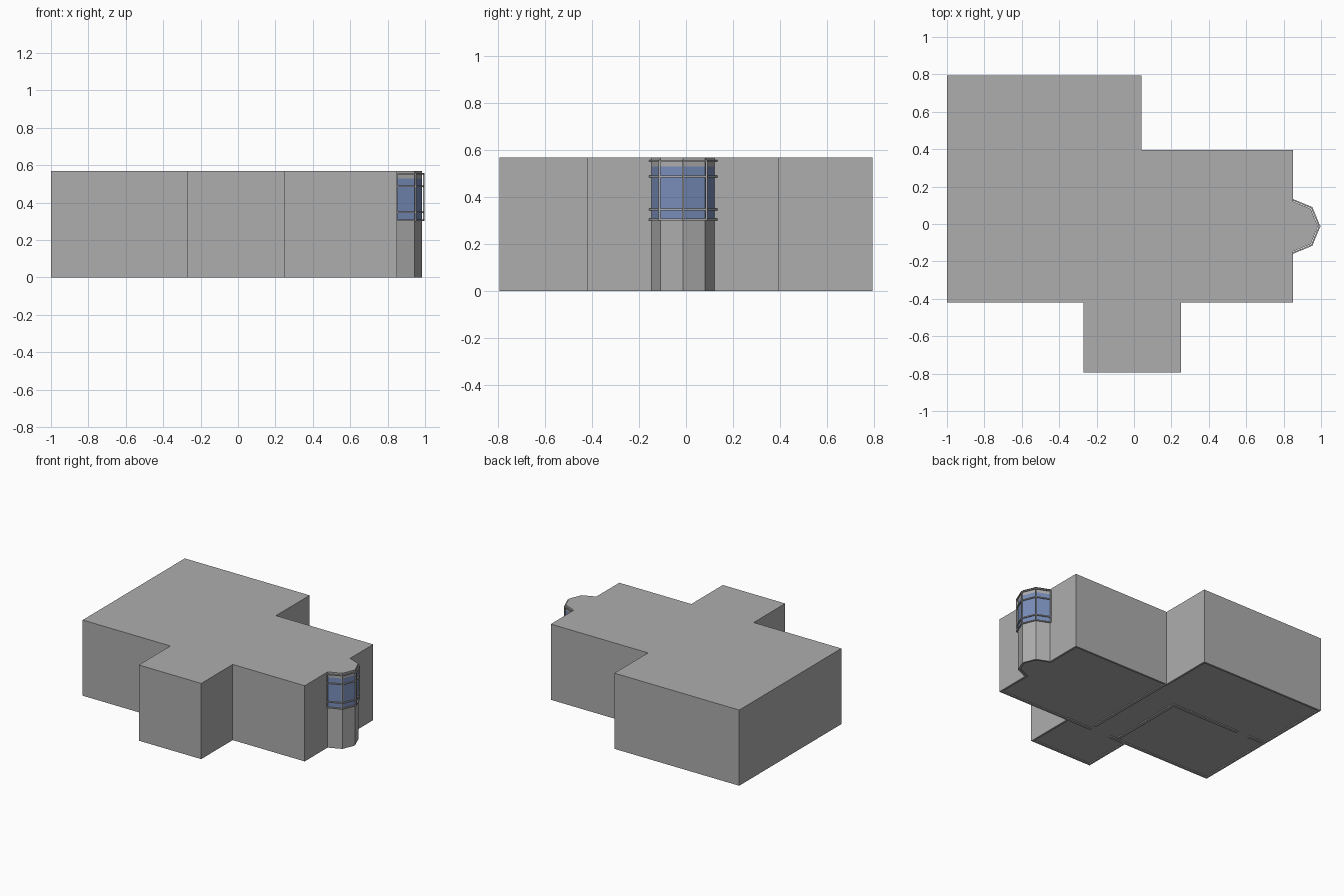
import bpy, bmesh, math
from mathutils import Vector

if "Cube" in bpy.data.objects:
    bpy.data.objects.remove(bpy.data.objects["Cube"], do_unlink=True)

HEIGHT, WALL, SILL, HEAD = 0.57, 0.015, 0.305, 0.53
BAY_X, BAY_Y, BAY_R = 0.85, -0.013, 0.134


def material(name, rgb):
    m = bpy.data.materials.new(name)
    m.use_nodes = True
    m.diffuse_color = (*rgb, 1)
    m.node_tree.nodes["Principled BSDF"].inputs["Base Color"].default_value = (*rgb, 1)
    return m


GREY = material("wall grey", (0.42, 0.42, 0.42))
GLASS = material("window blue", (0.19, 0.27, 0.49))


def finish(name, bm, *mats):
    bmesh.ops.recalc_face_normals(bm, faces=bm.faces)
    me = bpy.data.meshes.new(name)
    bm.to_mesh(me)
    bm.free()
    for m in mats:
        me.materials.append(m)
    ob = bpy.data.objects.new(name, me)
    bpy.context.collection.objects.link(ob)
    return ob


def box(name, lo, hi):
    bm = bmesh.new()
    bmesh.ops.create_cube(bm, size=1)
    lo, hi = Vector(lo), Vector(hi)
    for v in bm.verts:
        v.co = (lo + hi) / 2 + v.co * (hi - lo)
    return finish(name, bm, GREY)


def bar(name, a, b, width=0.008):
    """Square bar between two points."""
    a, b = Vector(a), Vector(b)
    bm = bmesh.new()
    bmesh.ops.create_cube(bm, size=1)
    turn = (b - a).to_track_quat('Z', 'Y')
    for v in bm.verts:
        size = Vector((width, width, (b - a).length + width * 0.6))
        v.co = (a + b) / 2 + turn @ (v.co * size)
    return finish(name, bm, GREY)


def bay_points(radius):
    """Half octagon bulging towards +x."""
    angles = [math.radians(a) for a in (-90, -45, 0, 45, 90)]
    return [(BAY_X + radius * math.cos(a), BAY_Y + radius * math.sin(a)) for a in angles]


# Floor plan, counter-clockwise, with entrance porch and bay
plan = [(-1, -0.42), (-0.27, -0.42), (-0.27, -0.795), (0.25, -0.795), (0.25, -0.42), (BAY_X, -0.42)]
plan += bay_points(BAY_R)
plan += [(BAY_X, 0.395), (0.04, 0.395), (0.04, 0.795), (-1, 0.795)]

# Outer walls and flat roof, hollow inside, glazed in the bay
bm = bmesh.new()
rings = [[bm.verts.new((x, y, z)) for x, y in plan] for z in (0, SILL, HEAD, HEIGHT)]
for low, high in zip(rings, rings[1:]):
    for i in range(len(plan)):
        j = (i + 1) % len(plan)
        bm.faces.new((low[i], low[j], high[j], high[i]))
bm.faces.new(rings[-1])
for f in bm.faces:
    c = f.calc_center_median()
    f.material_index = int(c.x > BAY_X + 0.01 and SILL < c.z < HEAD)
shell = finish("outer_walls_and_roof", bm, GREY, GLASS)
solid = shell.modifiers.new("thickness", 'SOLIDIFY')
solid.thickness, solid.offset, solid.use_even_offset = WALL, -1, True

# Floor, set just above the foot of the walls
bm = bmesh.new()
bm.faces.new([bm.verts.new((x * 0.997, y * 0.997, 0.008)) for x, y in plan]).normal_flip()
floor = finish("floor", bm, GREY)
floor.data.flip_normals() if floor.data.polygons[0].normal.z > 0 else None

# Inner walls: the doorways are left as gaps
T, TOP = 0.011, HEIGHT - 0.008
for name, x0, x1, y in (("back_room_wall_long", -0.75, -0.185, 0.2),
                        ("back_room_wall_short", -0.99, -0.86, 0.2),
                        ("porch_wall_left", 0.04, 0.25, -0.41),
                        ("porch_wall_right", -0.27, -0.13, -0.41)):
    box(name, (x0, y - T, 0), (x1, y + T, TOP))
for name, x, y0, y1 in (("corridor_wall_right", -0.185, -0.39, 0.2),
                        ("corridor_wall_left", 0.045, -0.36, 0.39)):
    box(name, (x - T, y0, 0), (x + T, y1, TOP))

# Window frame around the bay: posts and rails
frame = bay_points(BAY_R + 0.008)
for i, (x, y) in enumerate(frame):
    bar(f"bay_post_{i + 1}", (x, y, SILL), (x, y, HEIGHT - 0.015))
for level, z in enumerate((SILL, 0.348, 0.488, HEIGHT - 0.015)):
    for i, (p, q) in enumerate(zip(frame, frame[1:])):
        bar(f"bay_rail_{level + 1}_{i + 1}", (*p, z), (*q, z))
